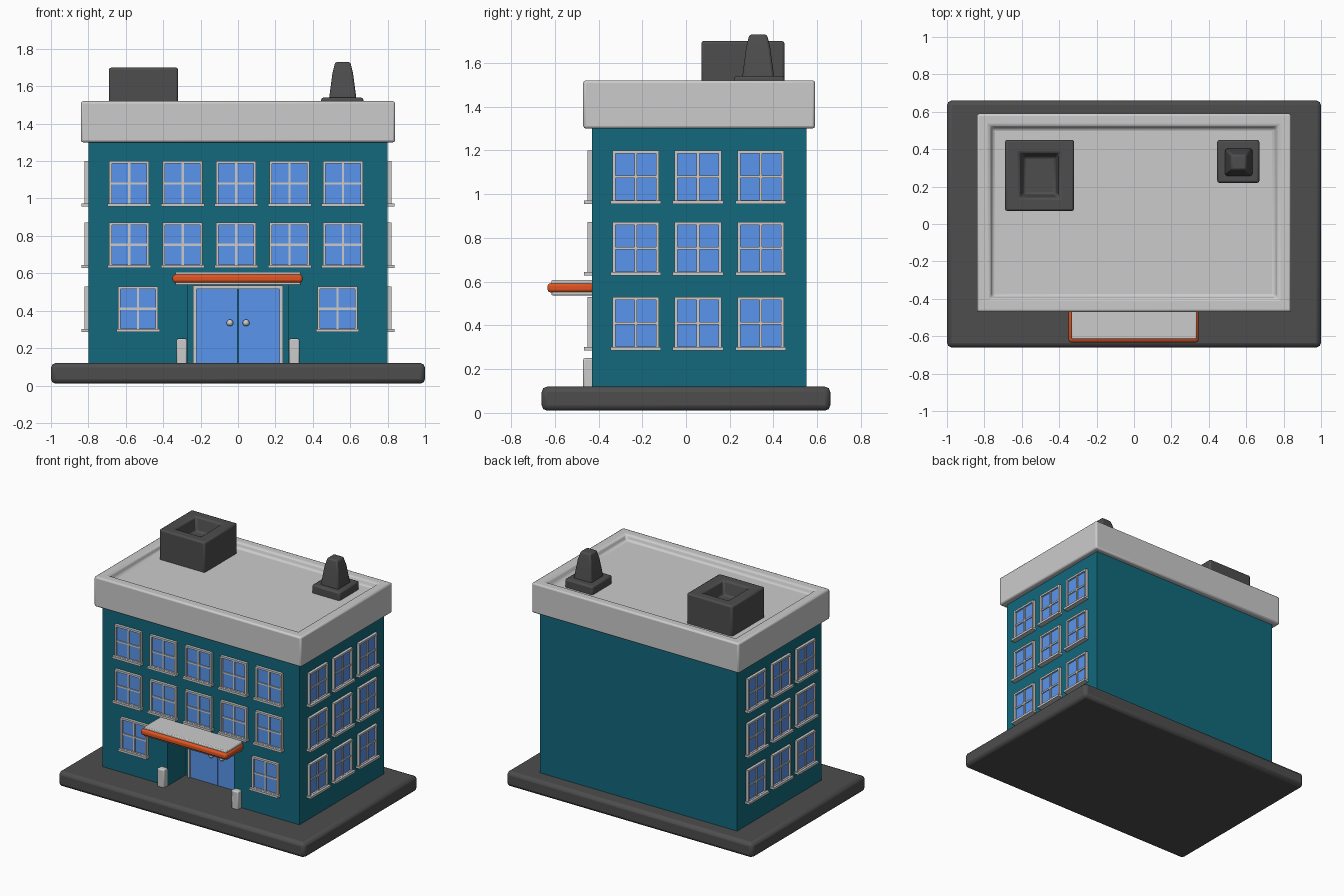
import bpy, bmesh, math
from mathutils import Matrix

if "Cube" in bpy.data.objects:
    bpy.data.objects.remove(bpy.data.objects["Cube"])


def material(name, rgb):
    m = bpy.data.materials.new(name)
    m.diffuse_color = (*rgb, 1)
    m.use_nodes = True
    m.node_tree.nodes["Principled BSDF"].inputs["Base Color"].default_value = m.diffuse_color
    return m


TEAL = material("teal_wall", (0.006, 0.14, 0.2))
BLUE = material("blue_glass", (0.1, 0.3, 0.85))
ORANGE = material("orange_trim", (0.75, 0.09, 0.015))
DARK = material("dark_grey", (0.075, 0.075, 0.075))


def finish(name, bm, mat=None, bevel=0.0, segments=2):
    bmesh.ops.recalc_face_normals(bm, faces=bm.faces)
    me = bpy.data.meshes.new(name)
    bm.to_mesh(me)
    bm.free()
    ob = bpy.data.objects.new(name, me)
    bpy.context.collection.objects.link(ob)
    if mat:
        me.materials.append(mat)
    if bevel:
        b = ob.modifiers.new("bevel", 'BEVEL')
        b.width, b.segments, b.limit_method = bevel, segments, 'ANGLE'
        b.angle_limit = math.radians(40)
        bpy.context.view_layer.objects.active = ob
        ob.select_set(True)
        bpy.ops.object.shade_smooth_by_angle(angle=math.radians(35))
        ob.select_set(False)
    return ob


def add_box(bm, x0, x1, y0, y1, z0, z1):
    m = (Matrix.Translation(((x0 + x1) / 2, (y0 + y1) / 2, (z0 + z1) / 2))
         @ Matrix.Diagonal((x1 - x0, y1 - y0, z1 - z0, 1)))
    bmesh.ops.create_cube(bm, size=1, matrix=m)


def box(name, dims, mat=None, bevel=0.0):
    bm = bmesh.new()
    add_box(bm, *dims)
    return finish(name, bm, mat, bevel)


def loft(name, rings, mat=None, bevel=0.0):
    """Stack of rectangles (x0, x1, y0, y1, z) joined and capped at both ends."""
    bm = bmesh.new()
    loops = [[bm.verts.new(p) for p in ((a, c, z), (b, c, z), (b, d, z), (a, d, z))]
             for a, b, c, d, z in rings]
    for lo, hi in zip(loops, loops[1:]):
        for i in range(4):
            j = (i + 1) % 4
            bm.faces.new((lo[i], lo[j], hi[j], hi[i]))
    bm.faces.new(loops[0])
    bm.faces.new(loops[-1])
    return finish(name, bm, mat, bevel)


# Pavement slab
box("pavement_slab", (-1, 1, -0.66, 0.66, 0.01, 0.12), DARK, 0.025)

# Walls with the entrance recess cut out
walls = box("walls", (-0.8, 0.8, -0.43, 0.55, 0.1, 1.34), TEAL)
cutter = box("entrance_cutter", (-0.27, 0.27, -0.6, -0.22, 0.0, 0.56))
cut = walls.modifiers.new("entrance", 'BOOLEAN')
cut.object, cut.operation, cut.solver = cutter, 'DIFFERENCE', 'EXACT'
bpy.context.view_layer.objects.active = walls
bpy.ops.object.modifier_apply(modifier="entrance")
bpy.data.objects.remove(cutter)

# Parapet with sunken roof
loft("parapet_roof", [(-0.84, 0.84, -0.47, 0.59, 1.30), (-0.84, 0.84, -0.47, 0.59, 1.52),
                      (-0.77, 0.77, -0.40, 0.525, 1.52), (-0.755, 0.75, -0.385, 0.51, 1.48)],
     None, 0.012)

# Roof box with a hollow top
loft("roof_vent_box", [(-0.69, -0.32, 0.07, 0.45, 1.46), (-0.69, -0.32, 0.07, 0.45, 1.70),
                       (-0.61, -0.40, 0.14, 0.38, 1.70), (-0.59, -0.42, 0.16, 0.36, 1.60)],
     DARK, 0.012)

# Tapered chimney on a plinth
box("chimney_plinth", (0.445, 0.67, 0.22, 0.45, 1.46, 1.54), DARK, 0.012)
loft("chimney", [(0.485, 0.635, 0.255, 0.405, 1.52), (0.505, 0.615, 0.275, 0.385, 1.67),
                 (0.52, 0.60, 0.29, 0.37, 1.73)], DARK, 0.01)

# Window meshes: outward is -y, centred on the wall plane
HW, HH, BAR = 0.107, 0.12, 0.014
bm = bmesh.new()
for s in (-1, 1):
    a, b = sorted((s * HW, s * (HW - BAR)))
    add_box(bm, a, b, -0.02, 0.01, -HH, HH)
    a, b = sorted((s * HH, s * (HH - BAR)))
    add_box(bm, -HW, HW, -0.02, 0.01, a, b)
add_box(bm, -0.006, 0.006, -0.014, 0.0, -HH, HH)
add_box(bm, -HW, HW, -0.014, 0.0, -0.006, 0.006)
add_box(bm, -0.116, 0.116, -0.036, 0.01, -HH - 0.004, -HH + 0.012)
frame_src = finish("window_frame", bm)
glass_src = box("window_glass", (-HW + 0.005, HW - 0.005, -0.007, 0.01, -HH + 0.005, HH - 0.005), BLUE)


def window(x, y, z, turn):
    for src in (frame_src, glass_src):
        ob = bpy.data.objects.new(src.name, src.data)
        bpy.context.collection.objects.link(ob)
        ob.location = (x, y, z)
        ob.rotation_euler.z = turn


ROWS = (0.41, 0.752, 1.08)
for z in ROWS[1:]:
    for i in range(-2, 3):
        window(-0.01 + 0.286 * i, -0.43, z, 0)
for x in (-0.534, 0.532):
    window(x, -0.43, ROWS[0], 0)
for z in ROWS:
    for y in (-0.23, 0.055, 0.342):
        window(0.8, y, z, math.pi / 2)
        window(-0.8, y, z, -math.pi / 2)
for src in (frame_src, glass_src):
    bpy.data.objects.remove(src)

# Double door, frame and knobs
for side, s in (("left", -1), ("right", 1)):
    a, b = sorted((s * 0.002, s * 0.225))
    box(side + "_door", (a, b, -0.235, -0.21, 0.115, 0.52), BLUE)
    a, b = sorted((s * 0.222, s * 0.24))
    box(side + "_door_jamb", (a, b, -0.245, -0.21, 0.115, 0.535))
    bm = bmesh.new()
    bmesh.ops.create_uvsphere(bm, u_segments=16, v_segments=10, radius=0.018,
                              matrix=Matrix.Translation((s * 0.043, -0.248, 0.335)))
    knob = finish(side + "_door_knob", bm)
    knob.data.shade_smooth()
    a, b = sorted((s * 0.273, s * 0.328))
    box(side + "_entrance_post", (a, b, -0.47, -0.41, 0.11, 0.25), None, 0.008)
box("door_lintel", (-0.24, 0.24, -0.245, -0.21, 0.517, 0.535))

# Awning: grey slab with an orange band
box("awning_slab", (-0.335, 0.335, -0.615, -0.42, 0.537, 0.608), None, 0.006)
box("awning_band", (-0.35, 0.345, -0.633, -0.42, 0.55, 0.593), ORANGE, 0.014)
